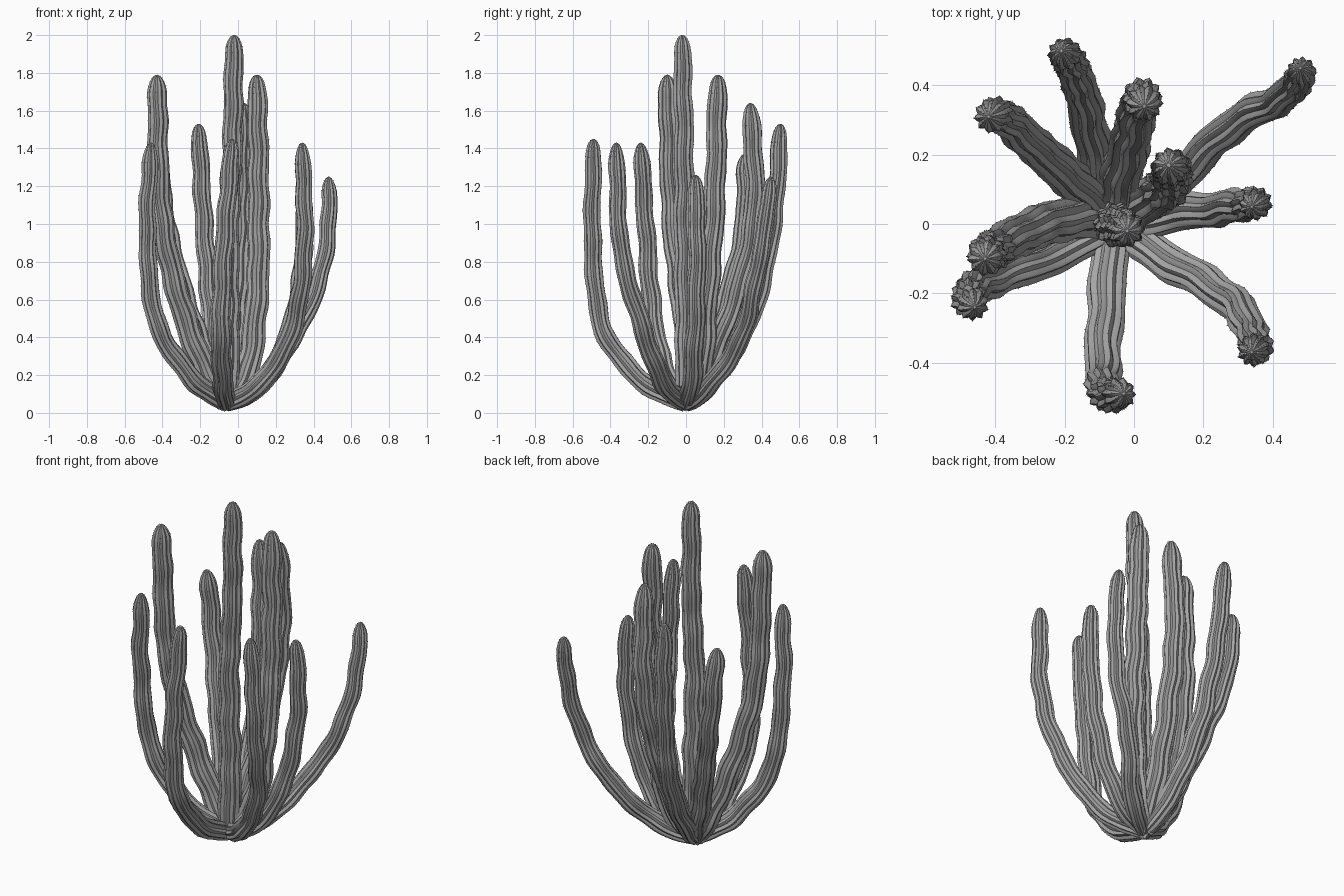
import bpy, bmesh, math, random
from mathutils import Vector

random.seed(4)
if "Cube" in bpy.data.objects:
    bpy.data.objects.remove(bpy.data.objects["Cube"], do_unlink=True)


def make_material(name, value):
    mat = bpy.data.materials.new(name)
    mat.use_nodes = True
    colour = (value, value, value, 1)
    mat.diffuse_color = colour
    mat.node_tree.nodes["Principled BSDF"].inputs["Base Color"].default_value = colour
    return mat


SKIN = make_material("cactus grey", 0.38)
RIBS = 10
PROFILE = (1.0, 0.92, 0.8, 0.92)   # ridge, flank, groove, flank
STEP = 0.035
CROWN = 0.12
BASE = Vector((-0.06, 0, 0.045))


def smooth_path(points):
    """Evenly spaced points on a curve through the given ones, closer at the tip."""
    pts = [points[0] * 2 - points[1]] + points + [points[-1] * 2 - points[-2]]
    dense = []
    for a, b, c, d in zip(pts, pts[1:], pts[2:], pts[3:]):
        # centripetal spacing keeps uneven points from overshooting
        t1 = (b - a).length ** 0.5
        t2 = t1 + (c - b).length ** 0.5
        t3 = t2 + (d - c).length ** 0.5
        for i in range(80):
            t = t1 + (t2 - t1) * i / 80
            p = a.lerp(b, t / t1)
            q = b.lerp(c, (t - t1) / (t2 - t1))
            r = c.lerp(d, (t - t2) / (t3 - t2))
            u = p.lerp(q, t / t2)
            v = q.lerp(r, (t - t1) / (t3 - t1))
            dense.append(u.lerp(v, (t - t1) / (t2 - t1)))
    out, travelled = [dense[0]], 0
    for p, q in zip(dense, dense[1:]):
        travelled += (q - p).length
        if travelled >= STEP and (q - points[-1]).length > CROWN:
            out.append(q)
            travelled = 0
    start = out[-1]
    for t in (0.25, 0.5, 0.7, 0.85, 0.94, 0.985, 1):
        out.append(start.lerp(points[-1], t))
    return out


def add_spine(bm, root, direction, side, along, length):
    """Small three-sided thorn."""
    w = 0.003
    feet = [bm.verts.new(root + o - direction * 0.004)
            for o in (side * w, along * w - side * w * 0.5, -along * w - side * w * 0.5)]
    tip = bm.verts.new(root + direction * length)
    for i in range(3):
        bm.faces.new((feet[i], feet[(i + 1) % 3], tip))


def stem(name, radius, *points):
    """Ribbed column along a path, with a domed tip and thorns on the ridges."""
    path = smooth_path([BASE] + [Vector(p) for p in points])
    bm = bmesh.new()
    count = RIBS * len(PROFILE)
    last = len(path) - 1
    lengths = [0]
    for p, q in zip(path, path[1:]):
        lengths.append(lengths[-1] + (q - p).length)
    phase = random.uniform(0, 6)
    side = Vector((1, 0, 0))
    previous = None
    for i, centre in enumerate(path):
        tangent = (path[min(i + 1, last)] - path[max(i - 1, 0)]).normalized()
        side = (side - tangent * side.dot(tangent)).normalized()
        other = tangent.cross(side)
        # taper upward, with a slim foot, knobbly bends and a rounded crown
        along = lengths[i]
        left = lengths[-1] - along
        taper = 1.14 - 0.24 * along / lengths[-1]
        swell = 1 + 0.04 * math.sin(along * 36 + phase)
        foot = min(1, 0.75 + along * 2.5)
        crown = math.sqrt(max(0.01, 1 - max(0, 1 - left / CROWN) ** 2))
        r = radius * taper * swell * foot * crown
        bend = 0.004 * min(1, along * 4, left * 4)
        middle = centre + bend * (side * math.sin(along * 24 + phase)
                                  + other * math.sin(along * 19 - phase))
        ring = []
        for k in range(count):
            angle = math.tau * k / count
            out = side * math.cos(angle) + other * math.sin(angle)
            part = k % len(PROFILE)
            co = middle + out * r * PROFILE[part]
            ring.append(bm.verts.new(co))
            if part == 0 and i > 2 and left > 0.005:
                across = tangent.cross(out)
                aim = (out + tangent * (1.3 - crown)).normalized()
                size = random.uniform(0.001, 0.004)
                add_spine(bm, co, aim, across, tangent, size)
                if left < 0.12:
                    for lean in (-0.8, 0.8):
                        add_spine(bm, co, (aim + across * lean).normalized(),
                                  across, tangent, size)
        if previous:
            for k in range(count):
                n = (k + 1) % count
                bm.faces.new((previous[k], previous[n], ring[n], ring[k]))
        else:
            bm.faces.new(ring[::-1])
        previous = ring
    # close the crown
    bm.faces.new(previous)
    mesh = bpy.data.meshes.new(name)
    bm.to_mesh(mesh)
    bm.free()
    mesh.materials.append(SKIN)
    obj = bpy.data.objects.new(name, mesh)
    bpy.context.collection.objects.link(obj)
    bpy.context.view_layer.objects.active = obj
    obj.select_set(True)
    bpy.ops.object.shade_smooth_by_angle(angle=math.radians(25))
    obj.select_set(False)


# Upright middle columns
stem("centre_stem", .055, (-.05, 0, .4), (-.05, -.01, 1), (-.03, -.01, 1.4), (-.02, -.02, 2))
stem("inner_stem", .058, (.04, .07, .2), (.1, .11, .6), (.11, .15, 1.1), (.1, .17, 1.79))

# Stems reaching to the back
stem("back_stem", .056, (-.04, .12, .25), (-.01, .24, .54), (.02, .36, 1.05), (.03, .34, 1.64))
stem("back_right_stem", .05, (-.1, .14, .18), (-.14, .34, .5), (-.18, .46, 1), (-.21, .5, 1.53))
stem("back_corner_stem", .054, (-.15, .1, .23), (-.27, .21, .57), (-.38, .31, 1), (-.42, .31, 1.37))
stem("back_left_stem", .047, (.1, .11, .13), (.29, .29, .4), (.42, .36, .67), (.48, .42, 1),
     (.48, .45, 1.25))

# Stems reaching to the sides
stem("left_stem", .048, (.13, .03, .16), (.28, .05, .46), (.35, .06, .9), (.34, .05, 1.26))
stem("right_stem", .058, (-.16, .02, .2), (-.28, -.01, .5), (-.4, -.07, 1), (-.43, -.1, 1.79))

# Stems reaching to the front
stem("front_left_stem", .048, (.12, -.12, .16), (.28, -.22, .42), (.35, -.34, .85),
     (.34, -.37, 1.43))
stem("front_stem", .05, (-.08, -.22, .16), (-.09, -.43, .42), (-.08, -.49, .8), (-.03, -.49, 1.45))
stem("front_right_stem", .049, (-.25, -.1, .19), (-.43, -.17, .48), (-.48, -.21, .95),
     (-.46, -.24, 1.43))
